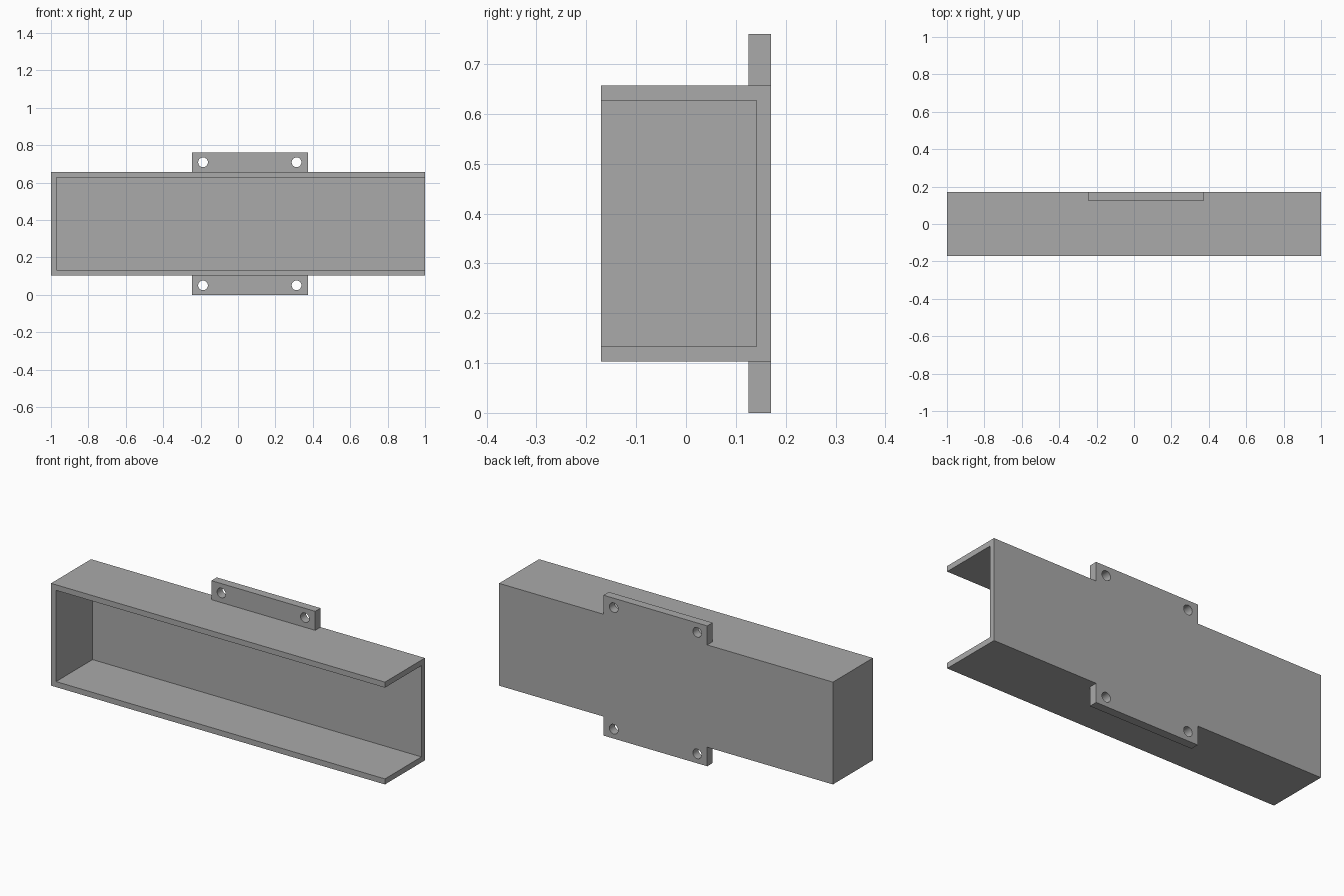
import bpy
import math

cube = bpy.data.objects.get("Cube")
if cube:
    bpy.data.objects.remove(cube, do_unlink=True)

HEIGHT, DEPTH, WALL = 0.76, 0.171, 0.03
BOTTOM, TOP = 0.103, 0.657

grey = bpy.data.materials.new("plain grey")
grey.use_nodes = True
grey.diffuse_color = (0.4, 0.4, 0.4, 1)
grey.node_tree.nodes["Principled BSDF"].inputs["Base Color"].default_value = grey.diffuse_color


def box(name, low, high):
    """Box between two opposite corners."""
    centre = [(a + b) / 2 for a, b in zip(low, high)]
    bpy.ops.mesh.primitive_cube_add(size=1, location=centre)
    ob = bpy.context.object
    ob.name = name
    ob.scale = [b - a for a, b in zip(low, high)]
    bpy.ops.object.transform_apply(location=True, rotation=True, scale=True)
    ob.data.materials.append(grey)
    return ob


def combine(target, tool, operation):
    """Apply a boolean and discard the helper object."""
    tool.hide_render = True
    mod = target.modifiers.new(operation.lower(), "BOOLEAN")
    mod.operation = operation
    mod.solver = "EXACT"
    mod.object = tool
    bpy.context.view_layer.objects.active = target
    bpy.ops.object.modifier_apply(modifier=mod.name)
    bpy.data.objects.remove(tool, do_unlink=True)


# Outer block of the tray, joined with the plate that forms both mounting tabs
tray = box("mounting_tray", (-1, -DEPTH, BOTTOM), (1, DEPTH, TOP))
plate = box("tab_plate", (-0.247, 0.125, 0), (0.375, DEPTH, HEIGHT))
combine(tray, plate, "UNION")

# Hollow, open to the front and the left end
cavity = box("cavity_cutter", (-1 + WALL, -0.5, BOTTOM + WALL), (1.5, DEPTH - WALL, TOP - WALL))
combine(tray, cavity, "DIFFERENCE")

# Screw holes through the tabs
for x in (-0.187, 0.313):
    for z in (0.051, HEIGHT - 0.051):
        bpy.ops.mesh.primitive_cylinder_add(vertices=32, radius=0.026, depth=0.2,
                                            location=(x, 0.15, z),
                                            rotation=(math.pi / 2, 0, 0))
        hole = bpy.context.object
        hole.name = "hole_cutter"
        hole.data.materials.append(grey)
        combine(tray, hole, "DIFFERENCE")

# Smooth hole walls, sharp edges elsewhere
bpy.ops.object.select_all(action="DESELECT")
tray.select_set(True)
bpy.context.view_layer.objects.active = tray
bpy.ops.object.shade_smooth_by_angle(angle=math.radians(30))
